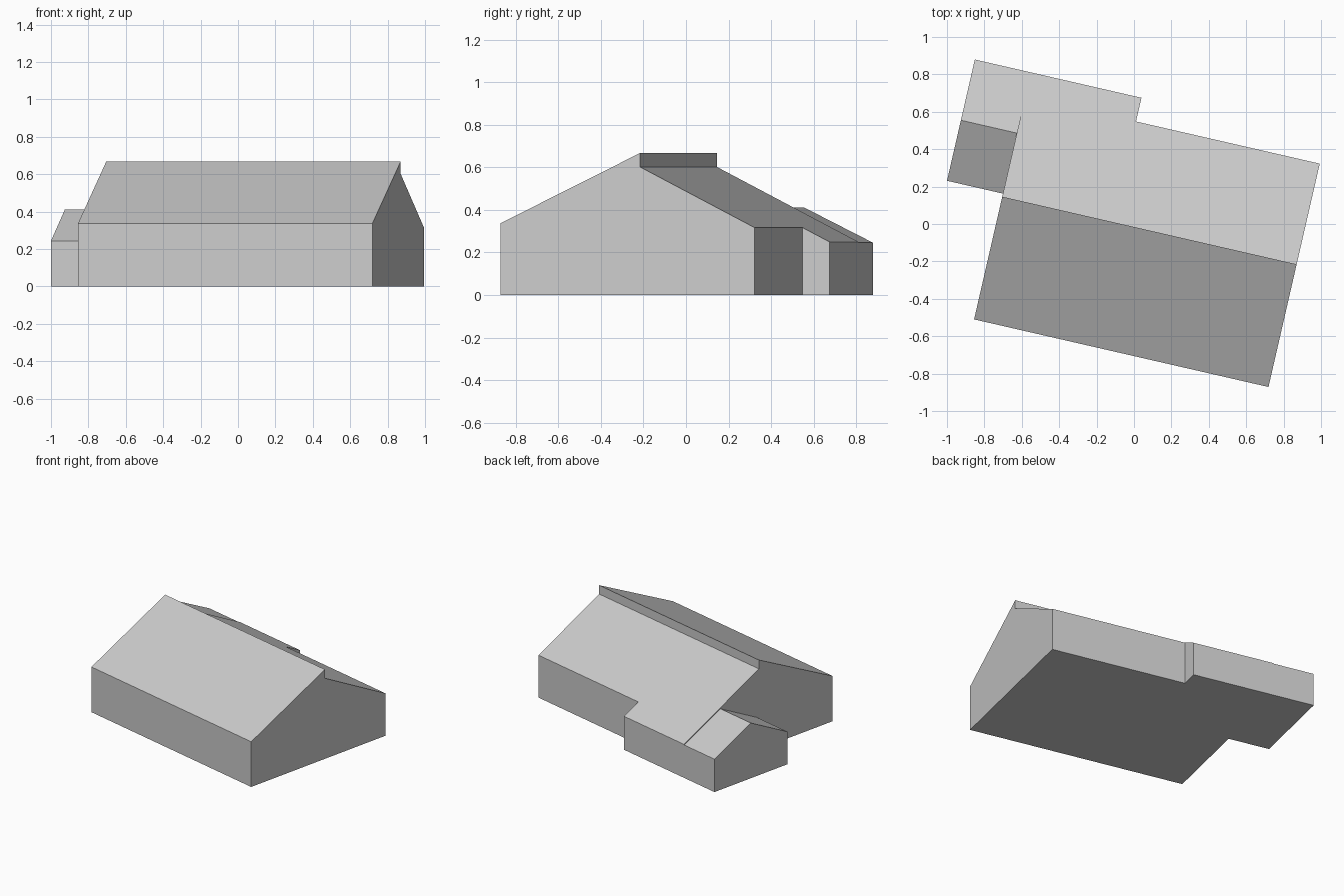
import bpy, bmesh, math

cube = bpy.data.objects.get("Cube")
if cube:
    bpy.data.objects.remove(cube, do_unlink=True)

# One pale grey for the whole building
grey = bpy.data.materials.new("pale_grey")
grey.use_nodes = True
grey.diffuse_color = (0.6, 0.6, 0.6, 1)
grey.node_tree.nodes["Principled BSDF"].inputs["Base Color"].default_value = (0.6, 0.6, 0.6, 1)

# Plan is turned about its front left corner
CORNER = (-0.855, -0.51, 0)
TURN = math.radians(-12.93)


def prism(name, profile, x0, x1):
    """Extrude a (depth, height) profile along the ridge direction."""
    bm = bmesh.new()
    base = bm.faces.new([bm.verts.new((x0, y, z)) for y, z in profile])
    ext = bmesh.ops.extrude_face_region(bm, geom=[base], use_keep_orig=True)
    moved = [g for g in ext["geom"] if isinstance(g, bmesh.types.BMVert)]
    bmesh.ops.translate(bm, verts=moved, vec=(x1 - x0, 0, 0))
    bmesh.ops.recalc_face_normals(bm, faces=bm.faces)
    mesh = bpy.data.meshes.new(name)
    bm.to_mesh(mesh)
    bm.free()
    mesh.materials.append(grey)
    obj = bpy.data.objects.new(name, mesh)
    obj.location = CORNER
    obj.rotation_euler.z = TURN
    bpy.context.collection.objects.link(obj)
    return obj


LENGTH, RIDGE, BACK, WING_END = 1.615, 0.673, 1.355, -0.307

# Main hall: front roof rises above the lower back roof at the ridge
hall = prism("main_hall", [(0, 0), (0, 0.338), (RIDGE, 0.668), (RIDGE, 0.602),
                           (BACK, 0.25), (BACK, 0)], 0, LENGTH)

# Notch in the back right corner
notch = prism("notch_cutter", [(1.225, -0.2), (1.225, 0.9), (1.6, 0.9), (1.6, -0.2)],
              0.607, LENGTH + 0.2)
notch.hide_render = True
cut = hall.modifiers.new("notch", "BOOLEAN")
cut.operation = "DIFFERENCE"
cut.solver = "EXACT"
cut.object = notch
bpy.context.view_layer.objects.active = hall
bpy.ops.object.modifier_apply(modifier=cut.name)
bpy.data.objects.remove(notch, do_unlink=True)

# Gabled side wing
prism("side_wing", [(0.69, 0), (0.69, 0.244), (1.022, 0.412), (BACK, 0.246), (BACK, 0)],
      WING_END, 0)
